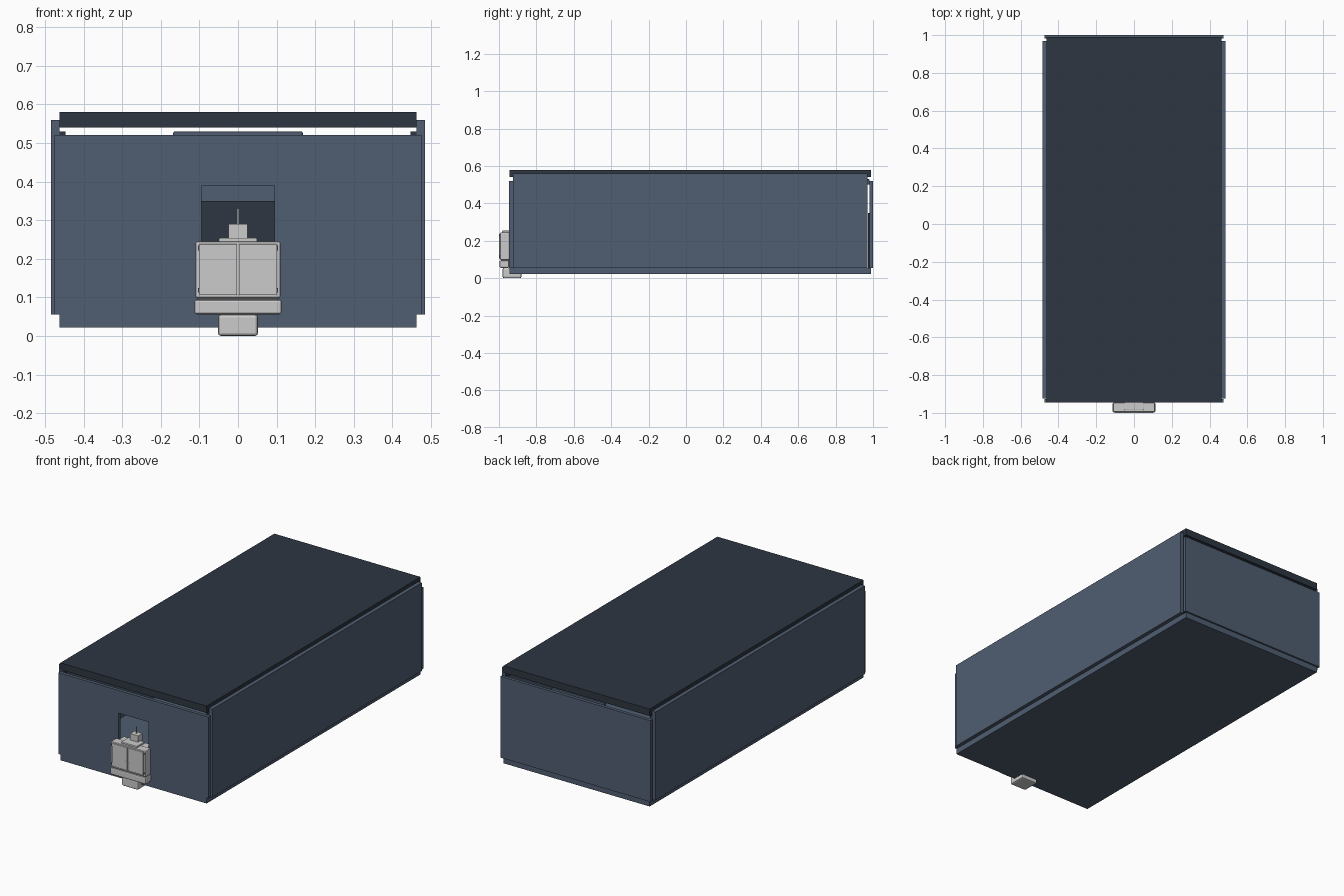
import bpy
import bmesh
from mathutils import Matrix, Vector

cube = bpy.data.objects.get("Cube")
if cube:
    bpy.data.objects.remove(cube, do_unlink=True)


def material(name, rgb):
    m = bpy.data.materials.new(name)
    m.use_nodes = True
    m.diffuse_color = (*rgb, 1)
    m.node_tree.nodes["Principled BSDF"].inputs["Base Color"].default_value = (*rgb, 1)
    return m


BLUE = material("slate blue", (0.08, 0.112, 0.165))
DARK = material("dark slate", (0.027, 0.037, 0.053))
GREY = material("light grey", (0.6, 0.6, 0.6))
STEEL = material("dark steel", (0.12, 0.12, 0.12))


def box(name, x, y, z, mat, bevel=0.0):
    """Box from (min, max) ranges, with optional rounded edges."""
    lo, hi = Vector((x[0], y[0], z[0])), Vector((x[1], y[1], z[1]))
    bm = bmesh.new()
    bmesh.ops.create_cube(bm, size=1, matrix=Matrix.Diagonal((*(hi - lo), 1)))
    me = bpy.data.meshes.new(name)
    bm.to_mesh(me)
    bm.free()
    me.materials.append(mat)
    ob = bpy.data.objects.new(name, me)
    ob.location = (lo + hi) / 2
    bpy.context.collection.objects.link(ob)
    if bevel:
        mod = ob.modifiers.new("round", "BEVEL")
        mod.width, mod.segments = bevel, 2
    return ob


def pair(name, x, y, z, mat, bevel=0.0):
    """Matching boxes on both sides of x = 0."""
    box("left_" + name, x, y, z, mat, bevel)
    box("right_" + name, (-x[1], -x[0]), y, z, mat, bevel)


# Floor and roof slabs
box("floor", (-0.463, 0.463), (-0.945, 0.99), (0.022, 0.055), BLUE)
box("roof", (-0.463, 0.463), (-0.945, 0.99), (0.54, 0.58), DARK)

# Side walls
pair("side_wall", (0.463, 0.485), (-0.925, 0.97), (0.055, 0.56), BLUE)

# Front wall around the doorway, and the back wall
FRONT = (-0.945, -0.926)
pair("front_wall", (0.095, 0.475), FRONT, (0.055, 0.52), BLUE)
box("front_lintel", (-0.095, 0.095), FRONT, (0.39, 0.52), BLUE)
box("back_wall", (-0.475, 0.475), (0.982, 1.0), (0.055, 0.52), BLUE)
box("inner_back_door", (-0.095, 0.095), (0.974, 0.982), (0.055, 0.35), DARK)

# Small fittings under the roof
box("back_ridge", (-0.168, 0.168), (0.962, 0.982), (0.5, 0.53), BLUE, 0.005)
for label, y in (("front", -0.915), ("back", 0.955)):
    pair(label + "_corner_bracket", (0.447, 0.463), (y - 0.01, y + 0.01), (0.515, 0.53), DARK)

# Cabinet standing in the doorway
box("cabinet_body", (-0.11, 0.11), (-0.994, -0.946), (0.098, 0.245), GREY, 0.005)
box("cabinet_plinth", (-0.113, 0.113), (-0.997, -0.946), (0.056, 0.094), GREY, 0.006)
box("plinth_joint", (-0.106, 0.106), (-0.989, -0.946), (0.09, 0.102), STEEL)
box("cabinet_back", (-0.093, 0.093), (-0.946, -0.9), (0.056, 0.24), GREY)
box("cabinet_cap", (-0.05, 0.05), (-0.985, -0.915), (0.243, 0.254), GREY, 0.003)
box("cabinet_foot", (-0.052, 0.052), (-0.98, -0.88), (0.0, 0.056), GREY, 0.008)

# Cabinet doors with handles and hinges
pair("cabinet_door", (0.002, 0.1), (-1.0, -0.99), (0.106, 0.238), GREY, 0.002)
pair("door_handle", (0.009, 0.014), (-1.0, -0.996), (0.148, 0.163), STEEL)
for label, z in (("lower", 0.112), ("upper", 0.222)):
    pair(label + "_hinge", (0.1, 0.104), (-0.999, -0.99), (z, z + 0.012), STEEL)

# Mast on top of the cabinet
box("mast_block", (-0.025, 0.025), (-0.94, -0.9), (0.24, 0.29), GREY)
box("mast", (-0.002, 0.002), (-0.922, -0.918), (0.29, 0.33), GREY)
